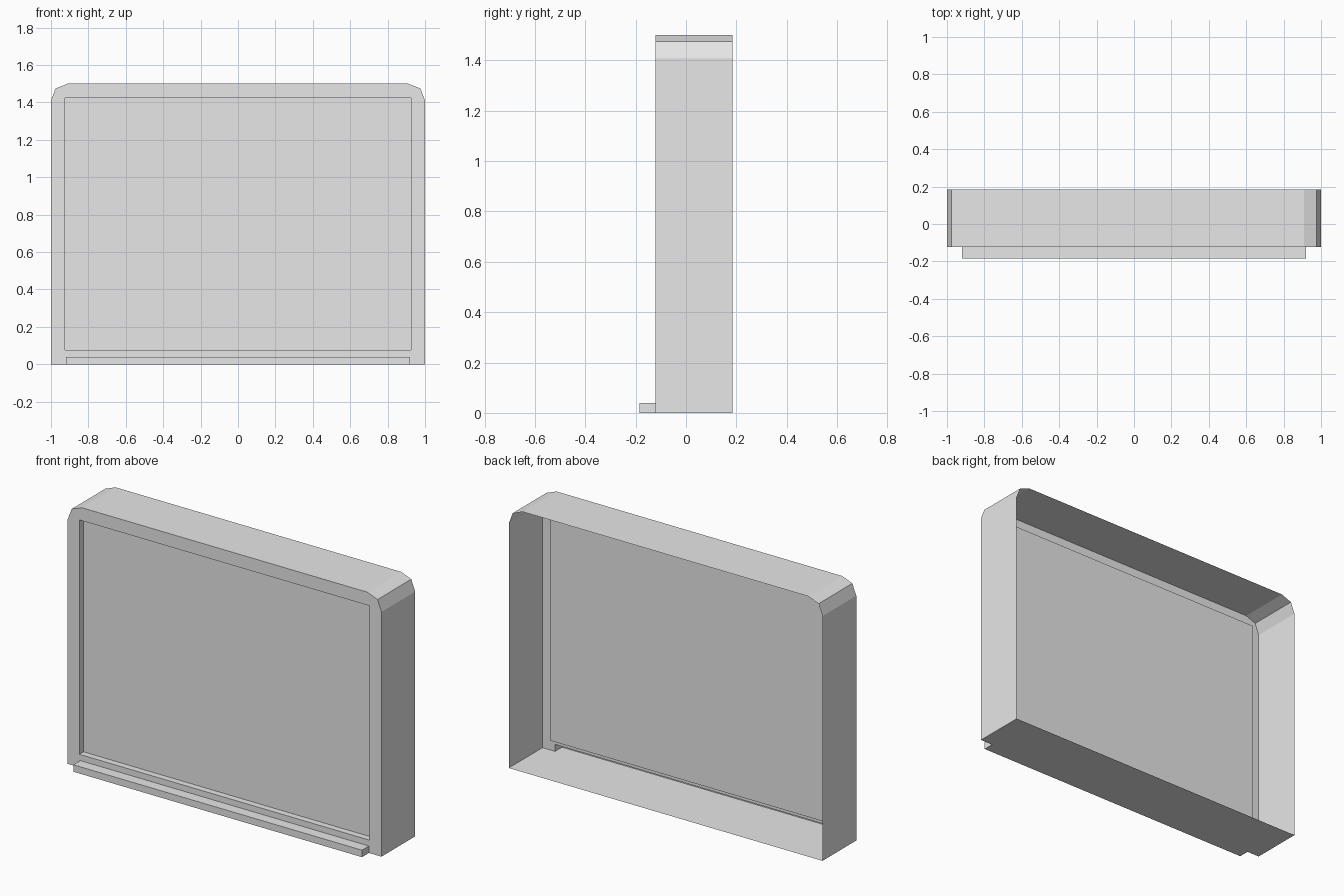
import bpy
import bmesh

cube = bpy.data.objects.get("Cube")
if cube:
    bpy.data.objects.remove(cube, do_unlink=True)

FRONT, BACK = -0.122, 0.185       # casing depth
PANEL_Y, TRAY_Y = -0.085, -0.185  # recessed panel and tray front
HEIGHT = 1.5

grey = bpy.data.materials.new("light grey")
grey.use_nodes = True
colour = (0.8, 0.8, 0.8, 1)
grey.diffuse_color = colour
grey.node_tree.nodes["Principled BSDF"].inputs["Base Color"].default_value = colour


def finish(name, bm):
    mesh = bpy.data.meshes.new(name)
    bm.to_mesh(mesh)
    bm.free()
    mesh.materials.append(grey)
    obj = bpy.data.objects.new(name, mesh)
    bpy.context.collection.objects.link(obj)
    return obj


def rect(half, low, high):
    return [(-half, low), (half, low), (half, high), (-half, high)]


def ring(bm, outline, y):
    return [bm.verts.new((x, y, z)) for x, z in outline]


def shell(name, outline, y_start, y_end, cap):
    """Thin wall swept along y, optionally closed at its start."""
    bm = bmesh.new()
    start, end = ring(bm, outline, y_start), ring(bm, outline, y_end)
    for i in range(len(outline)):
        j = (i + 1) % len(outline)
        bm.faces.new((start[i], end[i], end[j], start[j]))
    if cap:
        bm.faces.new(start)
    return finish(name, bm)


# Outline with two faceted upper corners, mirrored left to right
corner = [(1, HEIGHT - 0.09), (0.975, HEIGHT - 0.025), (0.91, HEIGHT)]
upper = corner + [(-x, z) for x, z in reversed(corner)]
outer = [(-1, 0), (1, 0)] + upper
opening = rect(0.925, 0.075, 1.425)
tray = rect(0.92, 0, 0.04)

# Outer walls, open at the back
shell("casing", outer, FRONT, BACK, False)

# Recessed board panel with its short side walls
shell("board_panel", opening, PANEL_Y, FRONT, True)

# Hollow tray along the bottom front
shell("tray", tray, TRAY_Y, FRONT, True)

# Front frame around the panel, notched where the tray joins
notched = [(-1, 0), tray[0], tray[3], tray[2], tray[1], (1, 0)] + upper
bm = bmesh.new()
edges = []
for outline in (notched, opening):
    verts = ring(bm, outline, FRONT)
    edges += [bm.edges.new((v, verts[i - 1])) for i, v in enumerate(verts)]
bmesh.ops.triangle_fill(bm, edges=edges, use_beauty=True, normal=(0, -1, 0))
bm.normal_update()
bmesh.ops.reverse_faces(bm, faces=[f for f in bm.faces if f.normal.y > 0])
finish("front_frame", bm)
